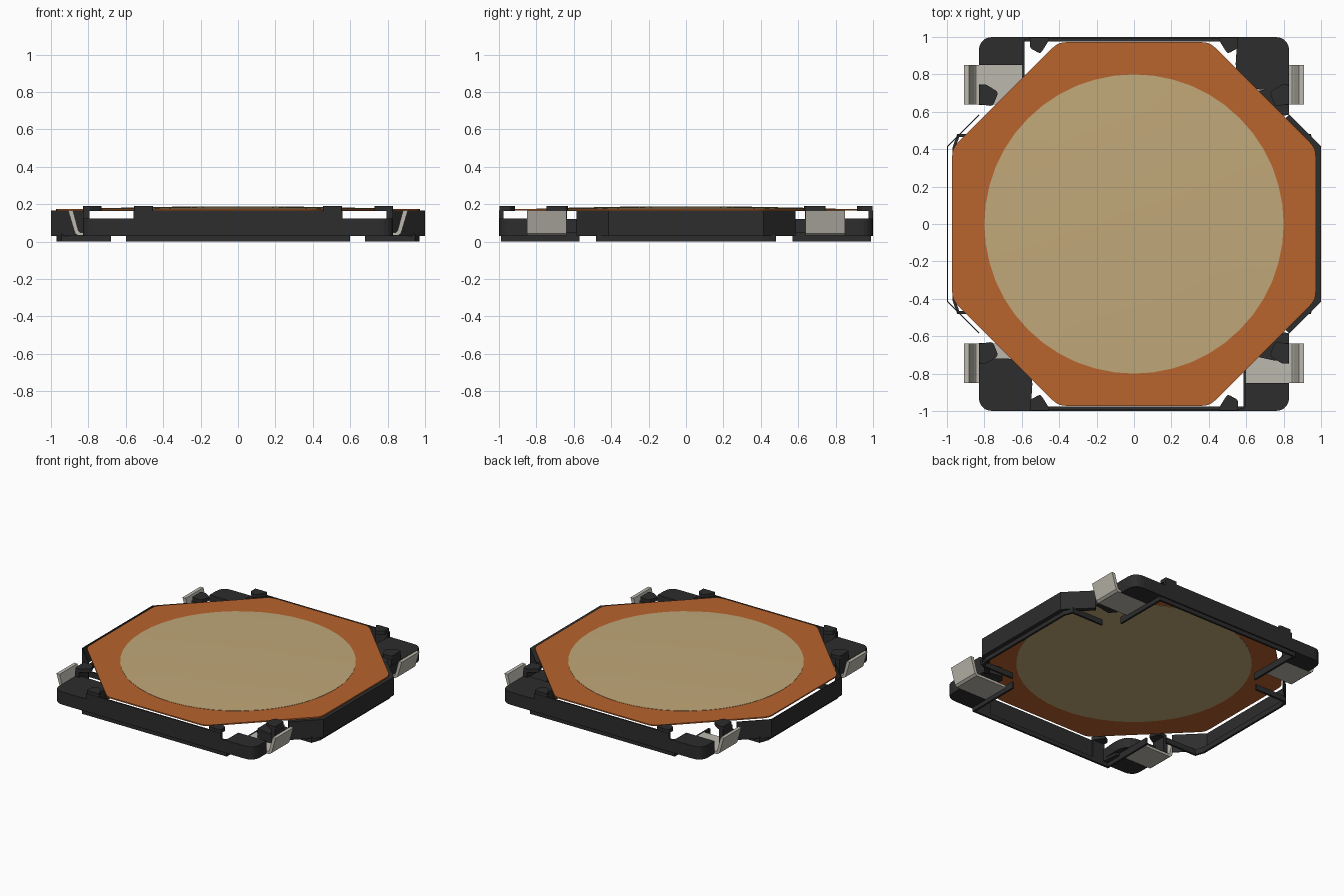
import bpy, bmesh, math
from mathutils import Vector

cube = bpy.data.objects.get("Cube")
if cube:
    bpy.data.objects.remove(cube, do_unlink=True)


def material(name, rgb):
    m = bpy.data.materials.new(name)
    m.use_nodes = True
    m.diffuse_color = (*rgb, 1)
    m.node_tree.nodes["Principled BSDF"].inputs["Base Color"].default_value = (*rgb, 1)
    return m


BLACK = material("black plastic", (0.026, 0.026, 0.026))
COPPER = material("copper orange", (0.48, 0.125, 0.027))
CREAM = material("cream ceramic", (0.53, 0.39, 0.19))
METAL = material("pale metal", (0.50, 0.48, 0.42))


def finish(name, bm, mat):
    bmesh.ops.recalc_face_normals(bm, faces=bm.faces[:])
    me = bpy.data.meshes.new(name)
    bm.to_mesh(me)
    bm.free()
    me.materials.append(mat)
    ob = bpy.data.objects.new(name, me)
    bpy.context.scene.collection.objects.link(ob)
    return ob


def rounded(pts, steps=5):
    """Polygon corners (x, y, radius) turned into a rounded outline."""
    out = []
    for i, (x, y, r) in enumerate(pts):
        p = Vector((x, y))
        if not r:
            out.append(p)
            continue
        a = Vector(pts[i - 1][:2]) - p
        b = Vector(pts[(i + 1) % len(pts)][:2]) - p
        d = r / math.tan(a.angle(b) / 2)
        s, e = p + a.normalized() * d, p + b.normalized() * d
        for k in range(steps + 1):
            t = k / steps
            out.append(s * (1 - t) ** 2 + p * 2 * t * (1 - t) + e * t * t)
    return out


def prism(name, pts, z0, z1, mat, sx=1, sy=1):
    """Outline in plan, extruded from z0 to z1."""
    bm = bmesh.new()
    face = bm.faces.new([bm.verts.new((p[0] * sx, p[1] * sy, z0)) for p in pts])
    ext = bmesh.ops.extrude_face_region(bm, geom=[face])
    verts = [g for g in ext["geom"] if isinstance(g, bmesh.types.BMVert)]
    bmesh.ops.translate(bm, verts=verts, vec=(0, 0, z1 - z0))
    return finish(name, bm, mat)


def box(name, x0, x1, y0, y1, z0, z1, mat, sx=1, sy=1):
    return prism(name, [(x0, y0), (x1, y0), (x1, y1), (x0, y1)], z0, z1, mat, sx, sy)


def strip(path, t):
    """Closed outline of a path thickened by t to its left, with mitres."""
    path = [Vector(p) for p in path]
    norms = []
    for a, b in zip(path, path[1:]):
        d = (b - a).normalized()
        norms.append(Vector((-d.y, d.x)))
    inner = []
    for i, p in enumerate(path):
        n0, n1 = norms[max(i - 1, 0)], norms[min(i, len(norms) - 1)]
        m = (n0 + n1).normalized()
        inner.append(p + m * t / m.dot(n0))
    return path + inner[::-1]


# Octagonal diaphragm plate
a, b = 0.972, 0.405
octagon = [(a, -b), (a, b), (b, a), (-b, a), (-a, b), (-a, -b), (-b, -a), (b, -a)]
prism("diaphragm_plate", rounded([(x, y, 0.1) for x, y in octagon]), 0.166, 0.175, COPPER)

# Shallow domed ceramic disc
bm = bmesh.new()
prev = None
N = 48
for r, z in ((0.8, 0.164), (0.8, 0.177), (0.6, 0.182), (0.34, 0.187)):
    ring = [bm.verts.new((r * math.cos(math.tau * k / N), r * math.sin(math.tau * k / N), z))
            for k in range(N)]
    if prev:
        for k in range(N):
            j = (k + 1) % N
            bm.faces.new((prev[k], prev[j], ring[j], ring[k]))
    else:
        bm.faces.new(ring)
    prev = ring
tip = bm.verts.new((0, 0, 0.188))
for k in range(N):
    bm.faces.new((prev[k], prev[(k + 1) % N], tip))
disc = finish("ceramic_disc", bm, CREAM)
bpy.context.view_layer.objects.active = disc
disc.select_set(True)
bpy.ops.object.shade_smooth_by_angle(angle=math.radians(30))
disc.select_set(False)

# Side walls of the frame, the left one thicker than the right
side = [(0.83, -0.585), (1.0, -0.415), (1.0, 0.415), (0.83, 0.585)]
prism("left_side_wall", strip(side, 0.035), 0.03, 0.166, BLACK)
prism("right_side_wall", strip(side, 0.005), 0.03, 0.166, BLACK, -1)

# Front and back walls with the foot ridge beneath
for sy, end in ((-1, "front"), (1, "back")):
    box(end + "_wall", -0.56, 0.56, 0.988, 1.0, 0.03, 0.166, BLACK, 1, sy)
    box(end + "_ridge", -0.6, 0.6, 0.975, 0.99, 0.0, 0.031, BLACK, 1, sy)

# Side foot ridges, turning inward around the corner pockets
ridge = [(0.68, -0.48), (0.945, -0.48), (0.97, -0.41), (0.97, 0.41), (0.945, 0.48), (0.68, 0.48)]
for sx, s in ((1, "left"), (-1, "right")):
    prism(s + "_ridge", strip(ridge, 0.015), 0.0, 0.04, BLACK, sx)

# Corner shapes in plan
wide_pad = rounded([(0.83, 0.72, 0), (0.83, 1.0, 0.08), (0.55, 1.0, 0),
                    (0.55, 0.96, 0), (0.535, 0.72, 0.13)])
small_pad = rounded([(0.83, 0.85, 0), (0.83, 1.0, 0.08), (0.55, 1.0, 0),
                     (0.55, 0.988, 0), (0.597, 0.988, 0.03), (0.597, 0.85, 0)])
ledge = [(0.83, 0.585), (0.83, 0.73), (0.75, 0.73), (0.66, 0.71), (0.66, 0.6), (0.70, 0.56)]
end_hook = rounded([(0.45, 0.99, 0.015), (0.50, 0.91, 0.015), (0.555, 0.94, 0.015),
                    (0.555, 0.998, 0.01), (0.46, 0.998, 0.01)], 3)
side_hook = rounded([(0.828, 0.64, 0.01), (0.828, 0.745, 0.01), (0.79, 0.745, 0.02),
                     (0.725, 0.705, 0.02), (0.755, 0.63, 0.02)], 3)
# Terminal section in x and z: flat foot bent up into a leaning tab
tab = [(0.60, 0.032), (0.855, 0.032), (0.872, 0.045), (0.908, 0.166),
       (0.882, 0.166), (0.853, 0.058), (0.845, 0.05), (0.60, 0.05)]

for sx, s in ((1, "left"), (-1, "right")):
    for sy, e in ((1, "back"), (-1, "front")):
        tag = f"{e}_{s}_"
        if sx == sy:
            prism(tag + "corner_pad", wide_pad, 0.05, 0.125, BLACK, sx, sy)
            rim = rounded([(0.83, 0.85, 0), (0.83, 1.0, 0.08), (0.55, 1.0, 0),
                           (0.55, 0.96, 0), (0.56, 0.85, 0)])
            prism(tag + "pad_base", rim, 0.03, 0.052, BLACK, sx, sy)
        else:
            prism(tag + "corner_pad", small_pad, 0.03, 0.125, BLACK, sx, sy)
        if sx == 1:
            prism(tag + "ledge", ledge, 0.05, 0.12, BLACK, sx, sy)
        box(tag + "pocket_ridge", 0.585, 0.6, 0.57, 0.98, 0.0, 0.05, BLACK, sx, sy)
        # Retaining hooks on slim stems
        prism(tag + "end_hook", end_hook, 0.164, 0.19, BLACK, sx, sy)
        box(tag + "end_stem", 0.455, 0.555, 0.975, 0.998, 0.03, 0.165, BLACK, sx, sy)
        prism(tag + "side_hook", side_hook, 0.164, 0.19, BLACK, sx, sy)
        box(tag + "side_stem", 0.795, 0.828, 0.635, 0.745, 0.05, 0.165, BLACK, sx, sy)
        # Metal terminal
        bm = bmesh.new()
        face = bm.faces.new([bm.verts.new((x * sx, 0.64 * sy, z)) for x, z in tab])
        ext = bmesh.ops.extrude_face_region(bm, geom=[face])
        bmesh.ops.translate(bm, vec=(0, 0.21 * sy, 0),
                            verts=[g for g in ext["geom"] if isinstance(g, bmesh.types.BMVert)])
        finish(tag + "terminal", bm, METAL)
